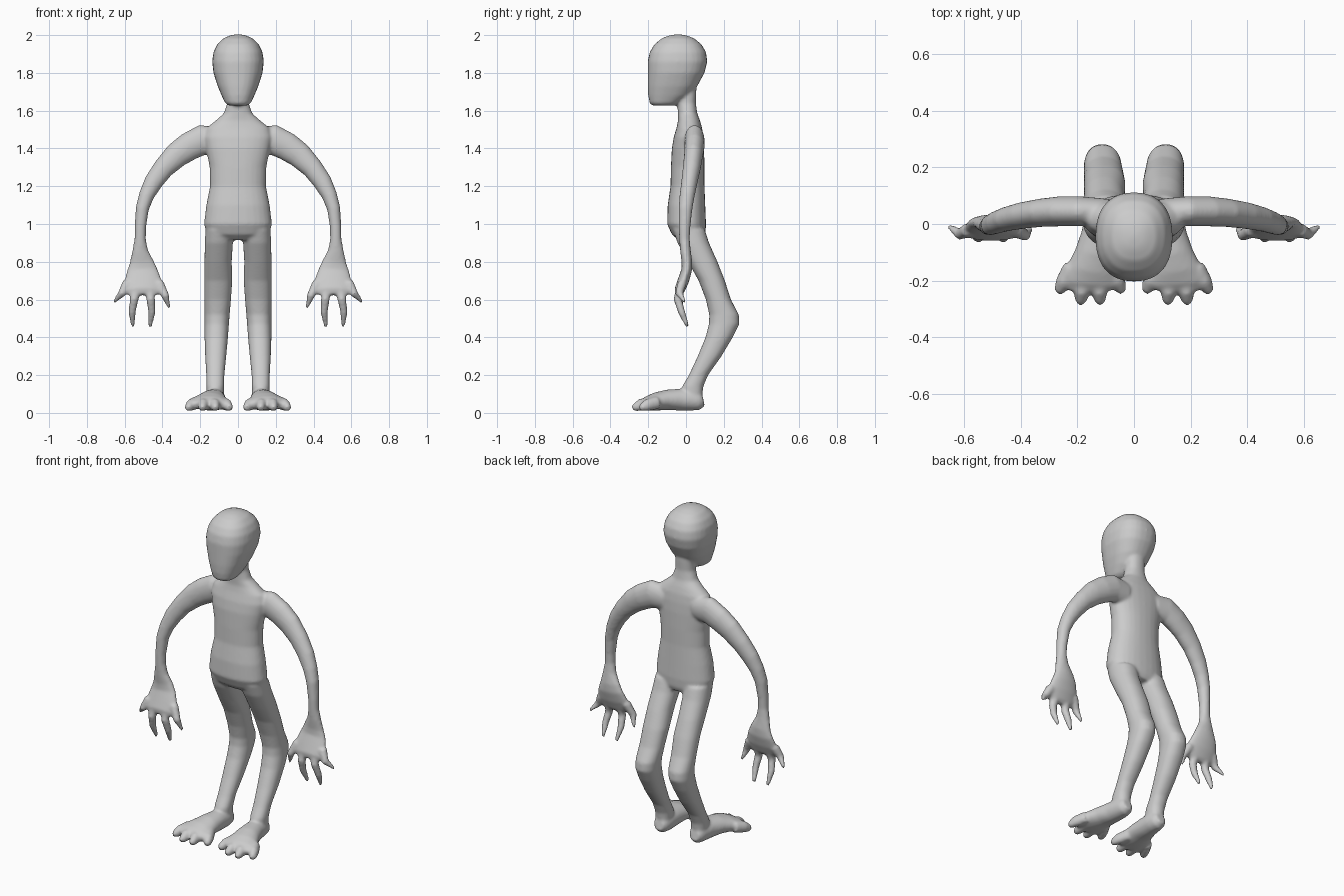
import bpy, bmesh, math
from mathutils import Vector

bm = bmesh.new()
N = 28


def skin(rings):
    """Closed shell through a list of point rings."""
    vs = [[bm.verts.new(p) for p in r] for r in rings]
    for a, b in zip(vs, vs[1:]):
        for i in range(N):
            j = (i + 1) % N
            bm.faces.new((a[i], a[j], b[j], b[i]))
    bm.faces.new(vs[0][::-1])
    bm.faces.new(vs[-1])


def spow(v, p):
    return math.copysign(abs(v) ** p, v)


def stack(sections, s=1, p=0.9):
    """Horizontal rounded sections: x0, x1, y0, y1, z."""
    rings = []
    for x0, x1, y0, y1, z in sections:
        ring = []
        for i in range(N):
            t = 2 * math.pi * i / N
            ring.append((s * ((x0 + x1) / 2 + (x1 - x0) / 2 * spow(math.cos(t), p)),
                         (y0 + y1) / 2 + (y1 - y0) / 2 * spow(math.sin(t), p), z))
        rings.append(ring)
    skin(rings)


def tube(path, hint, s=1):
    """Elliptical tube: x, y, z, radius along hint, radius across."""
    pts = [Vector(q[:3]) for q in path]
    rings = []
    for k, q in enumerate(path):
        t = (pts[min(k + 1, len(pts) - 1)] - pts[max(k - 1, 0)]).normalized()
        u = Vector(hint)
        u = (u - t * u.dot(t)).normalized()
        v = t.cross(u)
        ring = []
        for i in range(N):
            a = 2 * math.pi * i / N
            c = pts[k] + u * q[3] * math.cos(a) + v * q[4] * math.sin(a)
            ring.append((s * c.x, c.y, c.z))
        rings.append(ring)
    skin(rings)


# Torso and neck (half width, front, back, height)
torso = [(.11, -.04, .09, .915), (.165, -.075, .103, .945), (.18, -.1, .106, 1.0),
         (.168, -.097, .102, 1.1), (.148, -.082, .098, 1.2), (.15, -.08, .098, 1.3),
         (.17, -.075, .096, 1.4), (.18, -.065, .092, 1.46), (.165, -.05, .085, 1.51),
         (.118, -.042, .074, 1.548), (.076, -.043, .06, 1.585), (.057, -.045, .052, 1.64),
         (.056, -.045, .055, 1.7), (.05, -.04, .055, 1.78)]
stack([(-w, w, a, b, z) for w, a, b, z in torso])

# Head
head = [(.05, -.178, -.06, 1.627), (.068, -.192, -.035, 1.64), (.087, -.2, .02, 1.68),
        (.108, -.203, .06, 1.73), (.13, -.203, .098, 1.8), (.137, -.203, .113, 1.86),
        (.13, -.192, .106, 1.91), (.111, -.168, .083, 1.95), (.079, -.13, .045, 1.982),
        (.043, -.09, .005, 1.998), (.012, -.055, -.03, 2.004)]
stack([(-w, w, a, b, z) for w, a, b, z in head], p=0.85)

# Limbs, mirrored left and right
leg = [(.02, .172, -.07, .1, .97), (.027, .176, -.045, .122, .9), (.033, .177, .01, .167, .8),
       (.03, .177, .067, .206, .7), (.037, .177, .105, .238, .6), (.044, .177, .123, .28, .52),
       (.048, .177, .121, .283, .47), (.053, .177, .103, .248, .4), (.062, .174, .062, .188, .3),
       (.072, .168, .015, .117, .2), (.073, .168, -.02, .092, .14), (.075, .165, -.02, .085, .08)]
foot = [(.12, .092, .07, .03, .035), (.12, .07, .065, .046, .05), (.12, .03, .068, .054, .056),
        (.125, -.03, .07, .06, .058), (.135, -.1, .069, .073, .054), (.147, -.16, .06, .09, .048),
        (.155, -.205, .05, .105, .038), (.155, -.232, .042, .09, .026)]
toes = [(.085, .046, -.243), (.128, .12, -.282), (.178, .188, -.282), (.22, .262, -.245)]
arm = [(.1, .045, 1.44, .045, .07), (.19, .045, 1.445, .053, .081), (.26, .045, 1.41, .053, .075),
       (.325, .04, 1.365, .05, .068), (.395, .03, 1.295, .047, .056), (.448, .018, 1.222, .043, .05),
       (.485, .006, 1.15, .04, .041), (.507, -.003, 1.08, .037, .035), (.517, -.008, .98, .031, .03),
       (.518, -.008, .92, .028, .03), (.518, -.003, .86, .028, .042), (.51, .005, .8, .028, .064),
       (.507, .004, .757, .028, .082), (.503, -.014, .7, .03, .1), (.503, -.034, .65, .028, .1),
       (.503, -.04, .625, .016, .085)]
fingers = [[(.42, -.02, .69, .025, .027), (.385, -.04, .62, .021, .021), (.364, -.018, .555, .008, .008)],
           [(.47, -.028, .67, .025, .027), (.462, -.044, .6, .022, .023),
            (.456, -.022, .53, .019, .019), (.466, .008, .457, .01, .011)],
           [(.538, -.028, .67, .025, .027), (.55, -.044, .6, .022, .023),
            (.561, -.022, .53, .019, .019), (.556, .008, .457, .01, .011)],
           [(.585, -.02, .69, .025, .027), (.615, -.036, .632, .021, .021), (.658, -.006, .585, .008, .008)]]
for s in (1, -1):
    stack(leg, s)
    tube(foot, (1, 0, 0), s)
    for xa, xb, y in toes:
        xm = xa * .3 + xb * .7
        tube([(xa, -.15, .055, .03, .035), (xm, y + .04, .042, .028, .032),
              (xb, y + .012, .028, .021, .022), (xb, y, .02, .012, .013)], (1, 0, 0), s)
    tube(arm, (0, 1, 0), s)
    for f in fingers:
        tube(f, (0, 1, 0), s)

bmesh.ops.recalc_face_normals(bm, faces=bm.faces)
mesh = bpy.data.meshes.new("body")
bm.to_mesh(mesh)
bm.free()
skin_mat = bpy.data.materials.new("plain grey")
skin_mat.diffuse_color = (.6, .6, .6, 1)
mesh.materials.append(skin_mat)
body = bpy.data.objects.new("body", mesh)
bpy.context.collection.objects.link(body)

# Fuse the parts into one smooth skin
rm = body.modifiers.new("fuse", 'REMESH')
rm.mode = 'VOXEL'
rm.voxel_size = .008
rm.use_smooth_shade = True
sm = body.modifiers.new("soften", 'SMOOTH')
sm.factor = .5
sm.iterations = 8
